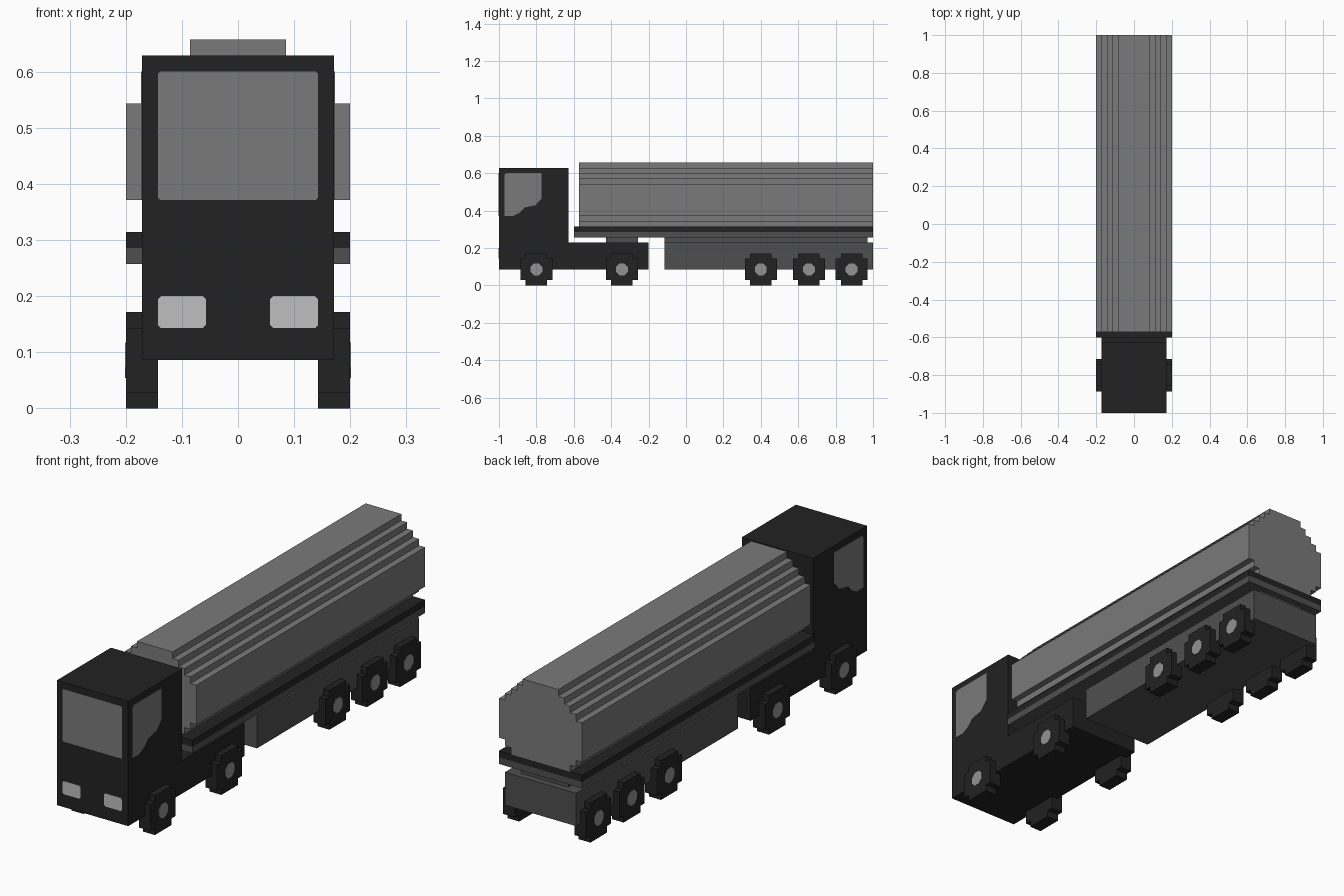
import bpy, bmesh, math

if "Cube" in bpy.data.objects:
    bpy.data.objects.remove(bpy.data.objects["Cube"], do_unlink=True)

U = 2 / 70  # one block of the stepped grid


def material(name, v):
    m = bpy.data.materials.new(name)
    m.use_nodes = True
    m.diffuse_color = (v, v, v, 1)
    m.node_tree.nodes["Principled BSDF"].inputs["Base Color"].default_value = (v, v, v, 1)
    return m


BLACK = material("black paint", 0.016)
DARK = material("dark grey frame", 0.078)
GREY = material("grey tank", 0.195)
GLASS = material("grey glass", 0.195)
HUB = material("light grey hub", 0.29)
LAMP = material("pale lamp", 0.52)


def prism(name, pts, axis, lo, hi, mat):
    """Extrude an outline (y,z along X, or x,z along Y), sizes in blocks."""
    bm = bmesh.new()
    def place(p, d):
        return (d * U, p[0] * U, p[1] * U) if axis == "X" else (p[0] * U, d * U, p[1] * U)
    face = bm.faces.new([bm.verts.new(place(p, lo)) for p in pts])
    ext = bmesh.ops.extrude_face_region(bm, geom=[face])
    shift = ((hi - lo) * U, 0, 0) if axis == "X" else (0, (hi - lo) * U, 0)
    bmesh.ops.translate(bm, vec=shift,
                        verts=[v for v in ext["geom"] if isinstance(v, bmesh.types.BMVert)])
    bmesh.ops.recalc_face_normals(bm, faces=bm.faces)
    mesh = bpy.data.meshes.new(name)
    bm.to_mesh(mesh)
    bm.free()
    mesh.materials.append(mat)
    ob = bpy.data.objects.new(name, mesh)
    bpy.context.collection.objects.link(ob)
    return ob


def box(name, half_x, y0, y1, z0, z1, mat):
    return prism(name, [(y0, z0), (y1, z0), (y1, z1), (y0, z1)], "X", -half_x, half_x, mat)


def both_sides(name, pts, lo, hi, mat):
    prism("left_" + name, pts, "X", lo, hi, mat)
    prism("right_" + name, pts, "X", -hi, -lo, mat)


def octagon(cy, cz, r):
    return [(cy + r * math.cos(math.radians(22.5 + 45 * i)),
             cz + r * math.sin(math.radians(22.5 + 45 * i))) for i in range(8)]


def clipped(x0, x1, z0, z1, c):
    return [(x0 + c, z0), (x1 - c, z0), (x1, z0 + c), (x1, z1 - c),
            (x1 - c, z1), (x0 + c, z1), (x0, z1 - c), (x0, z0 + c)]


# Tractor: cab and low rear chassis in one outline
prism("cab_and_chassis", [(-35, 3), (-7, 3), (-7, 8), (-22, 8), (-22, 22), (-35, 22)],
      "X", -6, 6, BLACK)
box("coupling_plate", 4, -15, -9, 8, 9, DARK)

# Trailer frame
box("trailer_body", 6, -4, 35, 3, 8, DARK)
box("trailer_neck", 4, -4, 34, 8, 9, DARK)
box("lower_deck", 7, -21, 35, 9, 10, DARK)
box("upper_deck", 7, -21, 35, 10, 11, BLACK)

# Tank: stepped profile mirrored about the centre line
steps = [(5, 11, 12), (6, 12, 13), (7, 13, 19), (6, 19, 20), (5, 20, 21), (4, 21, 22), (3, 22, 23)]
half = [(w, z) for w, z0, z1 in steps for z in (z0, z1)]
prism("tank", half + [(-w, z) for w, z in reversed(half)], "Y", -20, 35, GREY)

# Windows and headlamps as thin plates sunk into the cab
T_IN, T_OUT = 0.12, 0.06
prism("windscreen", clipped(-5, 5, 13, 21, 0.15), "Y", -35 - T_OUT, -35 + T_IN, GLASS)
for side, x0 in (("left", 2), ("right", -5)):
    prism(side + "_headlamp", clipped(x0, x0 + 3, 5, 7, 0.2), "Y",
          -35 - T_OUT, -35 + T_IN, LAMP)
window = [(-34, 13), (-32.4, 13), (-31.2, 13.6), (-30.2, 14.6), (-28.2, 15), (-27, 16.3),
          (-27, 21), (-33.6, 21), (-34, 20.7)]
both_sides("side_window", window, 6 - T_IN, 6 + T_OUT, GLASS)

# Wheels: notched square tyres, dark arches behind them, small hubs
tyre = [(-2, 0), (2, 0), (2, 1), (3, 1), (3, 5), (2, 5), (2, 6), (-2, 6),
        (-2, 5), (-3, 5), (-3, 1), (-2, 1)]
axles = {"front": -28, "drive": -12, "trailer_1": 14, "trailer_2": 23, "trailer_3": 31}
for label, cy in axles.items():
    both_sides(label + "_tyre", [(cy + y, z) for y, z in tyre], 5, 7, BLACK)
    both_sides(label + "_hub", octagon(cy, 3, 1.2), 7 - T_IN, 7 + T_OUT, HUB)
    if label.startswith("trailer"):
        arch = [p for p in octagon(cy, 3, 3.25) if p[1] > 3]
        both_sides(label + "_arch", arch, 6 - T_IN, 6 + T_OUT, BLACK)
